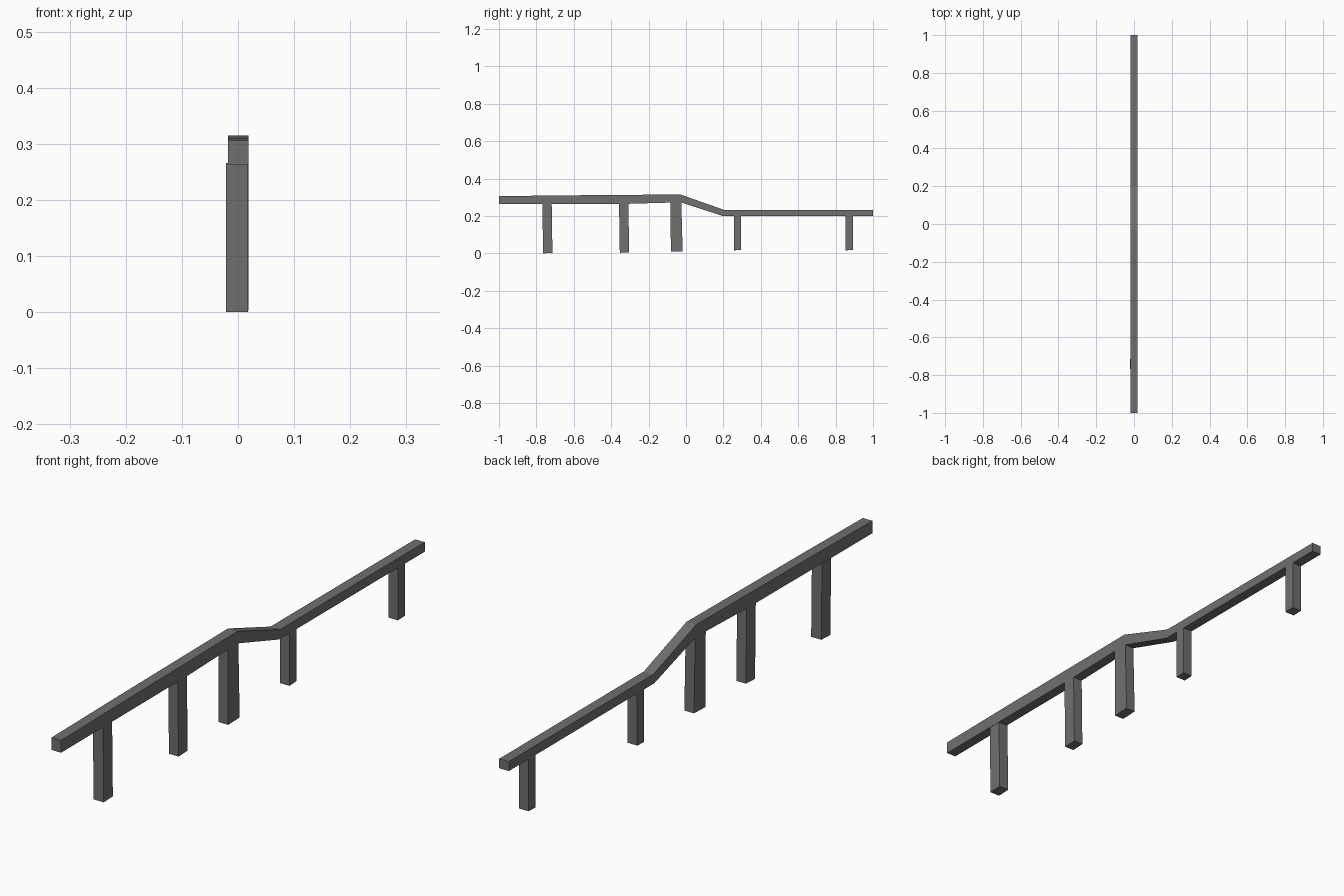
import bpy, bmesh

if "Cube" in bpy.data.objects:
    bpy.data.objects.remove(bpy.data.objects["Cube"])

# Dark grey paint
paint = bpy.data.materials.new("dark_grey")
paint.diffuse_color = (0.16, 0.16, 0.16, 1)
paint.use_nodes = True
paint.node_tree.nodes["Principled BSDF"].inputs["Base Color"].default_value = paint.diffuse_color


def extrude_profile(name, points, x0, x1):
    """Extrude a (y, z) outline along x."""
    bm = bmesh.new()
    face = bm.faces.new([bm.verts.new((x0, y, z)) for y, z in points])
    result = bmesh.ops.extrude_face_region(bm, geom=[face])
    moved = [v for v in result["geom"] if isinstance(v, bmesh.types.BMVert)]
    bmesh.ops.translate(bm, verts=moved, vec=(x1 - x0, 0, 0))
    bmesh.ops.recalc_face_normals(bm, faces=bm.faces)
    mesh = bpy.data.meshes.new(name)
    bm.to_mesh(mesh)
    bm.free()
    mesh.materials.append(paint)
    obj = bpy.data.objects.new(name, mesh)
    bpy.context.collection.objects.link(obj)
    return obj


# Handrail: upper run, slope, lower run
extrude_profile("rail", [
    (-1, 0.263), (-0.31, 0.265), (-0.03, 0.273), (0.2, 0.199), (1, 0.199),
    (1, 0.232), (0.205, 0.232), (-0.03, 0.315), (-0.66, 0.31), (-1, 0.306),
], -0.018, 0.019)

# Posts: top y range, bottom y range, bottom z, top z, x range
posts = [
    ((-0.768, -0.718), (-0.764, -0.714), 0.0, 0.266, (-0.021, 0.018)),
    ((-0.358, -0.308), (-0.354, -0.304), 0.003, 0.266, (-0.018, 0.019)),
    ((-0.083, -0.025), (-0.081, -0.018), 0.009, 0.274, (-0.018, 0.019)),
    ((0.256, 0.294), (0.256, 0.294), 0.016, 0.202, (-0.018, 0.019)),
    ((0.853, 0.892), (0.853, 0.892), 0.016, 0.202, (-0.018, 0.019)),
]
for i, (top, bottom, z0, z1, xs) in enumerate(posts, 1):
    extrude_profile(f"post_{i}", [
        (bottom[0], z0), (bottom[1], z0 + 0.002), (top[1], z1), (top[0], z1),
    ], *xs)
